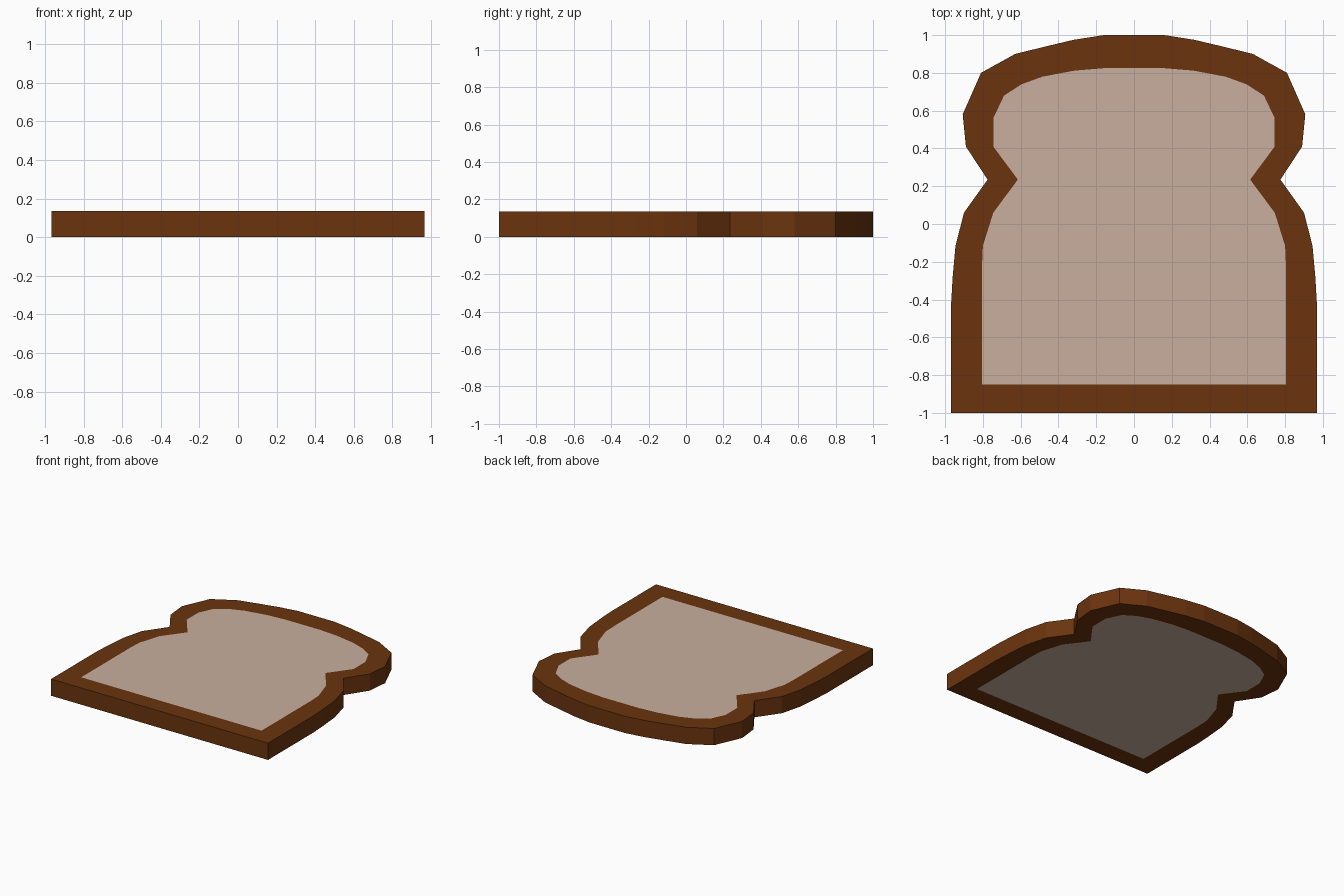
import bpy, bmesh

if "Cube" in bpy.data.objects:
    bpy.data.objects.remove(bpy.data.objects["Cube"])

THICK = 0.135

# Right half of the slice, bottom to top: crust edge paired with crumb edge
HALF = [
    ((0.968, -1.0), (0.805, -0.85)),
    ((0.968, -0.42), (0.805, -0.40)),
    ((0.96, -0.28), (0.805, -0.23)),
    ((0.945, -0.115), (0.80, -0.115)),
    ((0.90, 0.06), (0.745, 0.06)),
    ((0.775, 0.235), (0.615, 0.235)),
    ((0.89, 0.41), (0.745, 0.41)),
    ((0.907, 0.58), (0.745, 0.56)),
    ((0.81, 0.80), (0.688, 0.68)),
    ((0.63, 0.90), (0.595, 0.74)),
    ((0.48, 0.937), (0.485, 0.78)),
    ((0.32, 0.975), (0.315, 0.812)),
    ((0.16, 1.0), (0.16, 0.825)),
]


def mirrored(points):
    return points + [(-x, y) for x, y in reversed(points)]


def material(name, color):
    mat = bpy.data.materials.new(name)
    mat.diffuse_color = (*color, 1)
    mat.use_nodes = True
    mat.node_tree.nodes["Principled BSDF"].inputs["Base Color"].default_value = mat.diffuse_color
    return mat


def make_object(name, bm, mat):
    bmesh.ops.recalc_face_normals(bm, faces=bm.faces)
    mesh = bpy.data.meshes.new(name)
    bm.to_mesh(mesh)
    bm.free()
    mesh.materials.append(mat)
    obj = bpy.data.objects.new(name, mesh)
    bpy.context.collection.objects.link(obj)
    return obj


def ring(bm, points, z):
    return [bm.verts.new((x, y, z)) for x, y in points]


def bridge(bm, a, b):
    n = len(a)
    for i in range(n):
        j = (i + 1) % n
        bm.faces.new((a[i], a[j], b[j], b[i]))


outer = mirrored([p[0] for p in HALF])
inner = mirrored([p[1] for p in HALF])

# Crust: closed frame around the slice
bm = bmesh.new()
loops = [ring(bm, outer, 0), ring(bm, outer, THICK),
         ring(bm, inner, THICK), ring(bm, inner, 0)]
for k in range(4):
    bridge(bm, loops[k], loops[(k + 1) % 4])
make_object("crust", bm, material("brown crust", (0.147, 0.034, 0.0044)))

# Crumb: flush slab filling the frame
bm = bmesh.new()
low, high = ring(bm, inner, 0), ring(bm, inner, THICK)
bridge(bm, low, high)
bm.faces.new(low)
bm.faces.new(high)
make_object("crumb", bm, material("pale crumb", (0.584, 0.429, 0.342)))
